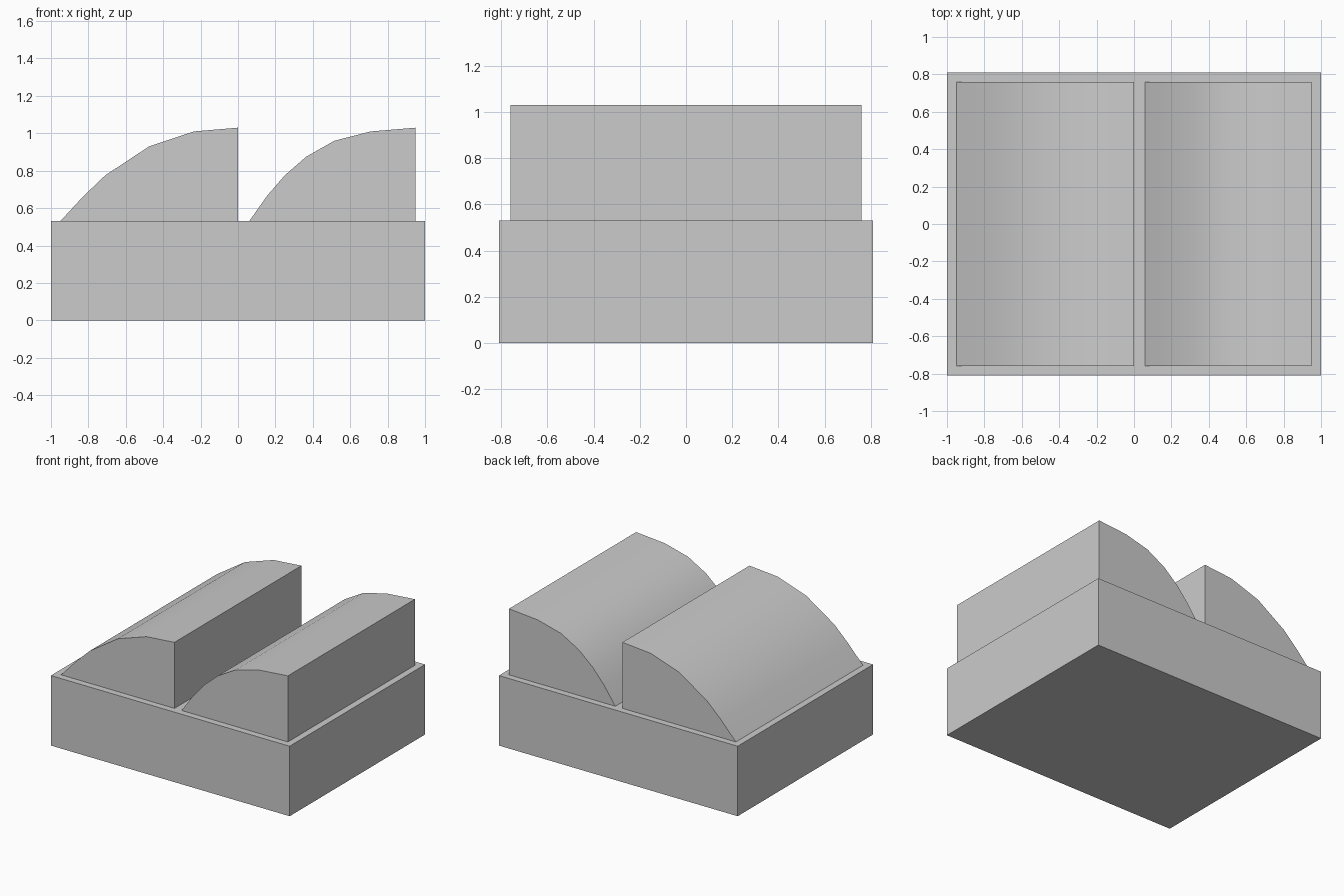
import bpy, bmesh, math

if "Cube" in bpy.data.objects:
    bpy.data.objects.remove(bpy.data.objects["Cube"])


def extrude_profile(name, profile, half_depth, smooth=False):
    """Prism from an (x, z) profile, extruded along y and centred on y = 0."""
    bm = bmesh.new()
    face = bm.faces.new([bm.verts.new((x, -half_depth, z)) for x, z in profile])
    ext = bmesh.ops.extrude_face_region(bm, geom=[face], use_keep_orig=True)
    moved = [v for v in ext["geom"] if isinstance(v, bmesh.types.BMVert)]
    bmesh.ops.translate(bm, verts=moved, vec=(0, 2 * half_depth, 0))
    bmesh.ops.recalc_face_normals(bm, faces=bm.faces)
    mesh = bpy.data.meshes.new(name)
    bm.to_mesh(mesh)
    bm.free()
    obj = bpy.data.objects.new(name, mesh)
    bpy.context.collection.objects.link(obj)
    if smooth:
        bpy.ops.object.select_all(action="DESELECT")
        obj.select_set(True)
        bpy.context.view_layer.objects.active = obj
        bpy.ops.object.shade_smooth_by_angle(angle=math.radians(30))
    return obj


BASE_TOP = 0.53

# Building block
extrude_profile("base_block", [(-1, 0), (1, 0), (1, BASE_TOP), (-1, BASE_TOP)], 0.81)

# Two curved sawtooth roofs, each with a vertical face on the right
left_curve = [(-0.95, BASE_TOP), (-0.83, 0.66), (-0.71, 0.775), (-0.475, 0.93),
              (-0.235, 1.01), (0.0, 1.03)]
right_curve = [(0.06, BASE_TOP), (0.155, 0.665), (0.25, 0.775), (0.365, 0.875),
               (0.515, 0.96), (0.71, 1.01), (0.95, 1.03)]

for name, curve in (("left_roof", left_curve), ("right_roof", right_curve)):
    extrude_profile(name, curve + [(curve[-1][0], BASE_TOP)], 0.76, smooth=True)
